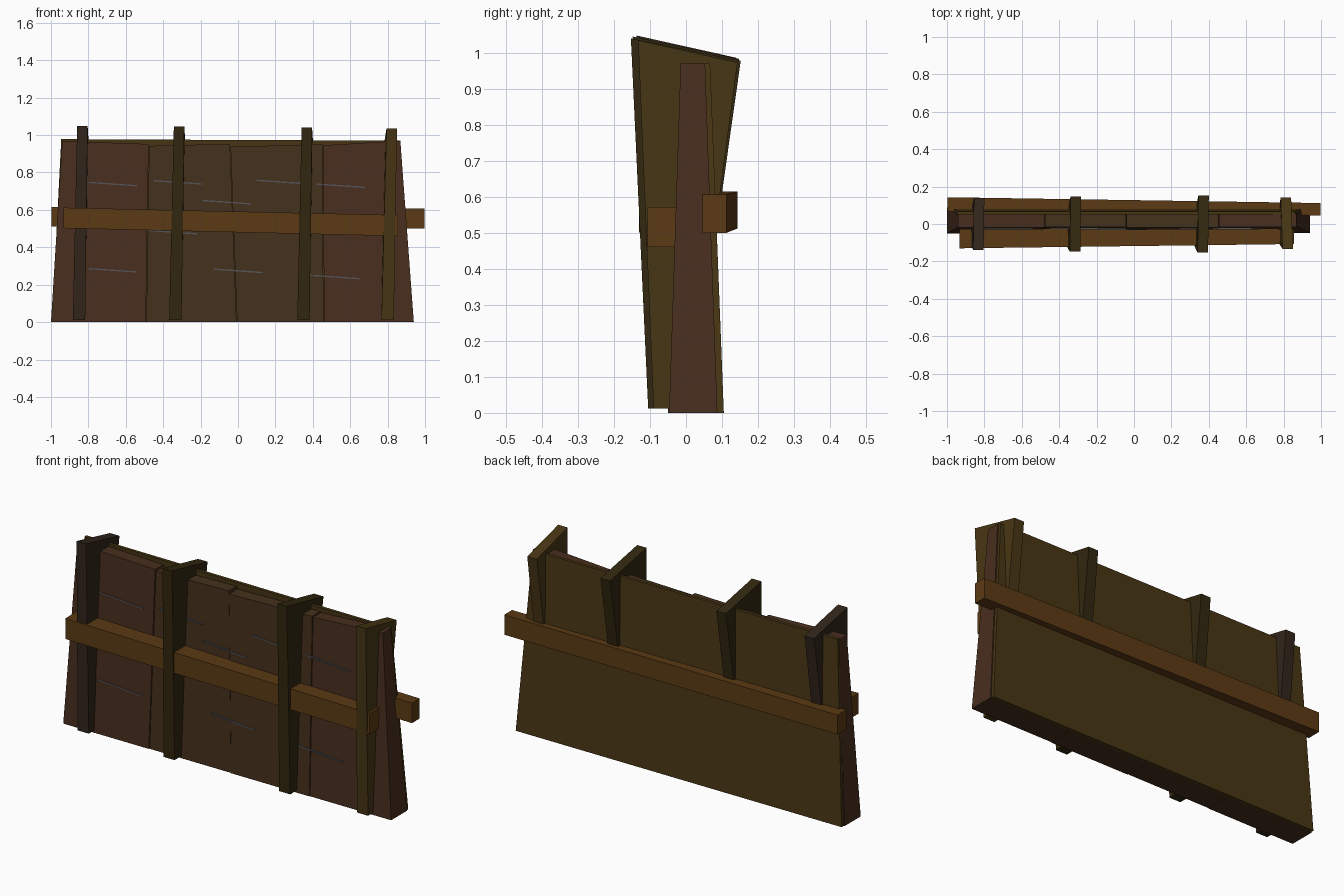
import bpy
from mathutils import Vector

if "Cube" in bpy.data.objects:
    bpy.data.objects.remove(bpy.data.objects["Cube"])


def material(name, rgb):
    m = bpy.data.materials.new(name)
    m.diffuse_color = (*rgb, 1)
    m.use_nodes = True
    m.node_tree.nodes["Principled BSDF"].inputs["Base Color"].default_value = m.diffuse_color
    return m


BROWN = material("brown_wood", (0.065, 0.027, 0.013))
UMBER = material("umber_wood", (0.058, 0.030, 0.011))
OLIVE = material("olive_wood", (0.065, 0.037, 0.007))
DARK_OLIVE = material("dark_olive_wood", (0.032, 0.021, 0.005))
DARK = material("dark_wood", (0.032, 0.019, 0.011))
TAN = material("rail_wood", (0.105, 0.042, 0.007))
GREY = material("crack_grey", (0.09, 0.09, 0.10))


def prism(name, ring_a, ring_b, mat):
    """Solid lofted between two matching rings of points."""
    n = len(ring_a)
    faces = [tuple(range(n)), tuple(range(2 * n - 1, n - 1, -1))]
    faces += [(i, i + n, (i + 1) % n + n, (i + 1) % n) for i in range(n)]
    me = bpy.data.meshes.new(name)
    me.from_pydata([Vector(p) for p in ring_a + ring_b], [], faces)
    me.materials.append(mat)
    ob = bpy.data.objects.new(name, me)
    bpy.context.collection.objects.link(ob)
    # make normals point outward
    import bmesh
    bm = bmesh.new()
    bm.from_mesh(me)
    bmesh.ops.recalc_face_normals(bm, faces=bm.faces)
    bm.to_mesh(me)
    bm.free()
    return ob


def slab(name, xb, yb, xt, yt, zt, mat):
    """Upright board: bottom and top x/y ranges, top heights left and right."""
    bottom = [(xb[0], yb[0], 0), (xb[1], yb[0], 0), (xb[1], yb[1], 0), (xb[0], yb[1], 0)]
    top = [(xt[0], yt[0], zt[0]), (xt[1], yt[0], zt[1]),
           (xt[1], yt[1], zt[1]), (xt[0], yt[1], zt[0])]
    return prism(name, bottom, top, mat)


def beam(name, left, right, mat):
    """Bar between two end sections given as (x, y0, y1, z0, z1)."""
    rings = [[(x, y0, z0), (x, y1, z0), (x, y1, z1), (x, y0, z1)]
             for x, y0, y1, z0, z1 in (left, right)]
    return prism(name, *rings, mat)


# Back sheet
slab("back_sheet", (-0.995, 0.935), (0.085, 0.105), (-0.945, 0.862), (0.050, 0.067),
     (0.978, 0.970), OLIVE)

# Four wide front planks with uneven tops
bottoms = [-1.0, -0.49, -0.005, 0.46, 0.94]
tops = [-0.94, -0.475, -0.04, 0.455, 0.868]
heights = [(0.968, 0.952), (0.942, 0.953), (0.938, 0.950), (0.945, 0.970)]
for i, h in enumerate(heights):
    dy = 0.003 * (i % 2)
    slab(f"front_plank_{i + 1}",
         (bottoms[i], bottoms[i + 1] - 0.003 * (i < 3)), (-0.05 + dy, 0.087),
         (tops[i], tops[i + 1] - 0.003 * (i < 3)), (-0.018 + dy, 0.053), h,
         UMBER if i in (1, 2) else BROWN)

# Posts: wedge-shaped side profile, leaning slightly in x
posts = [  # bottom x, top x, bottom front y, top front y, top back y, top z, material
    (-0.850, -0.832, -0.095, -0.138, 0.140, 1.048, DARK),
    (-0.335, -0.315, -0.105, -0.148, 0.147, 1.045, DARK_OLIVE),
    (0.350, 0.368, -0.105, -0.153, 0.152, 1.040, DARK_OLIVE),
    (0.800, 0.822, -0.090, -0.133, 0.143, 1.035, OLIVE),
]
for i, (xb, xt, yb, yf, yk, z, mat) in enumerate(posts):
    tw = -0.010 if i == 3 else 0.004
    rings = [[(xb + s * 0.033, yb, 0.012), (xb + s * 0.033, 0.015, 0.012),
              (xt + s * 0.028 + tw, yk, z - 0.062), (xt + s * 0.028, yf, z)]
             for s in (-1, 1)]
    prism(f"post_{i + 1}", *rings, mat)

# Rails
beam("front_rail", (-0.932, -0.130, -0.025, 0.502, 0.612),
     (0.855, -0.107, -0.025, 0.460, 0.572), TAN)
beam("back_rail", (-0.998, 0.068, 0.143, 0.512, 0.615),
     (0.998, 0.046, 0.112, 0.500, 0.607), TAN)


def crack(name, x0, z0, x1, z1, mat, half=0.0035):
    """Thin sliver lying on the sloping plank fronts."""
    def face_y(z):
        return -0.05 + 0.032 * z / 0.96
    d = Vector((x1 - x0, 0, z1 - z0)).normalized()
    n = Vector((-d.z, 0, d.x)) * half
    rings = []
    for off in (-0.003, 0.008):
        rings.append([(x0 - n.x, face_y(z0) + off, z0 - n.z),
                      (x1 - n.x, face_y(z1) + off, z1 - n.z),
                      (x1 + n.x, face_y(z1) + off, z1 + n.z),
                      (x0 + n.x, face_y(z0) + off, z0 + n.z)])
    prism(name, *rings, mat)


# Grain cracks across the planks
grain = [(-0.80, 0.747), (-0.45, 0.756), (-0.19, 0.650), (0.10, 0.758), (0.42, 0.738),
         (-0.80, 0.286), (-0.48, 0.490), (-0.13, 0.283), (0.39, 0.250)]
for i, (x, z) in enumerate(grain):
    crack(f"grain_crack_{i + 1}", x, z, x + 0.26, z - 0.018, GREY)
